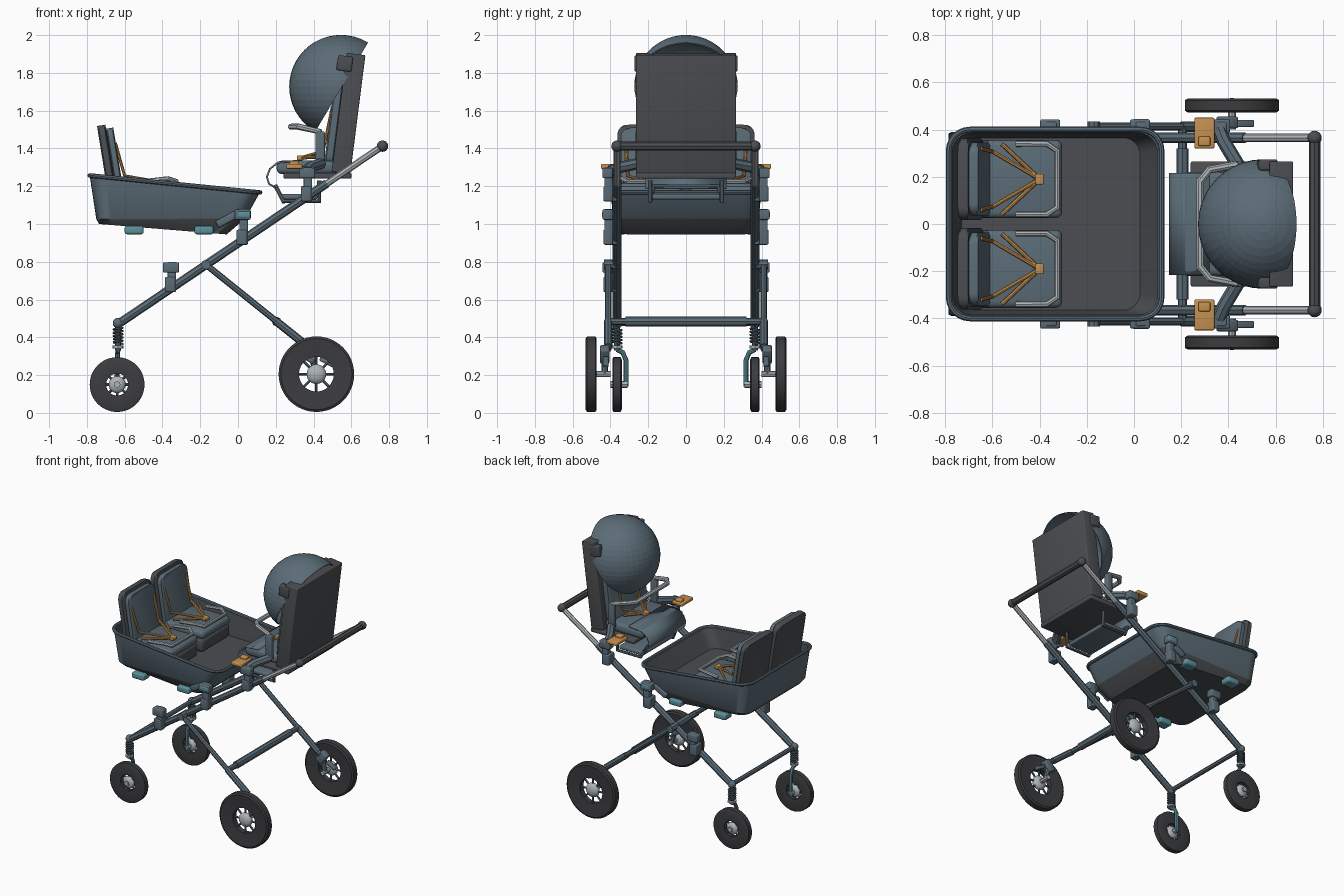
import bpy, bmesh, math
from mathutils import Matrix, Vector

cube = bpy.data.objects.get("Cube")
if cube:
    bpy.data.objects.remove(cube)


def material(name, rgb):
    m = bpy.data.materials.new(name)
    m.use_nodes = True
    m.diffuse_color = (*rgb, 1)
    m.node_tree.nodes["Principled BSDF"].inputs["Base Color"].default_value = (*rgb, 1)
    return m


SLATE = material("slate blue", (.105, .15, .185))
DARK = material("charcoal fabric", (.07, .075, .082))
RUBBER = material("black rubber", (.045, .046, .05))
SILVER = material("silver", (.42, .46, .48))
ORANGE = material("orange", (.56, .28, .08))
TEAL = material("teal", (.11, .28, .33))
SIDES = (("front", -1), ("back", 1))


def finish(name, bm, *mats, smooth=True):
    bmesh.ops.recalc_face_normals(bm, faces=bm.faces)
    me = bpy.data.meshes.new(name)
    bm.to_mesh(me)
    bm.free()
    ob = bpy.data.objects.new(name, me)
    bpy.context.collection.objects.link(ob)
    for m in mats:
        me.materials.append(m)
    if smooth:
        bpy.ops.object.select_all(action='DESELECT')
        ob.select_set(True)
        bpy.context.view_layer.objects.active = ob
        bpy.ops.object.shade_smooth_by_angle(angle=math.radians(35))
    return ob


def box(name, center, size, mat, bevel=0, lean=0):
    bm = bmesh.new()
    bmesh.ops.create_cube(bm, size=1)
    bmesh.ops.scale(bm, vec=size, verts=bm.verts)
    if bevel:
        bmesh.ops.bevel(bm, geom=bm.edges[:], offset=bevel, segments=3, profile=.5, affect='EDGES')
    bm.transform(Matrix.Translation(center) @ Matrix.Rotation(lean, 4, 'Y'))
    return finish(name, bm, mat)


def tube(name, pts, r, mat, closed=False):
    cu = bpy.data.curves.new(name, 'CURVE')
    cu.dimensions = '3D'
    cu.bevel_depth, cu.bevel_resolution, cu.use_fill_caps = r, 2, True
    sp = cu.splines.new('POLY')
    sp.points.add(len(pts) - 1)
    for p, co in zip(sp.points, pts):
        p.co = (*co, 1)
    sp.use_cyclic_u = closed
    tmp = bpy.data.objects.new(name, cu)
    bm = bmesh.new()
    me = tmp.to_mesh()
    bm.from_mesh(me)
    tmp.to_mesh_clear()
    bpy.data.objects.remove(tmp)
    return finish(name, bm, mat)


def lathe(name, profile, center, mat, steps=48):
    """Closed (radius, y) profile turned about the y axis."""
    bm = bmesh.new()
    rings = [[bm.verts.new((r * math.cos(a), y, r * math.sin(a))) for r, y in profile]
             for a in (math.tau * i / steps for i in range(steps))]
    n = len(profile)
    for i in range(steps):
        a, b = rings[i], rings[(i + 1) % steps]
        for j in range(n):
            bm.faces.new((a[j], a[(j + 1) % n], b[(j + 1) % n], b[j]))
    bm.transform(Matrix.Translation(center))
    return finish(name, bm, mat)


def ball(name, center, r, mat, flat=1):
    bm = bmesh.new()
    bmesh.ops.create_uvsphere(bm, u_segments=20, v_segments=12, radius=r)
    bm.transform(Matrix.Translation(center) @ Matrix.Diagonal((1, flat, 1, 1)))
    return finish(name, bm, mat)


def rounded_ring(x0, x1, hy, r, z0, z1, seg=6):
    """Rounded rectangle whose height runs from z0 at x0 to z1 at x1."""
    pts = []
    for k, (cx, cy) in enumerate(((x1 - r, hy - r), (x0 + r, hy - r), (x0 + r, r - hy), (x1 - r, r - hy))):
        for i in range(seg + 1):
            a = math.pi / 2 * (k + i / seg)
            x = cx + r * math.cos(a)
            pts.append((x, cy + r * math.sin(a), z0 + (z1 - z0) * (x - x0) / (x1 - x0)))
    return pts


def slab(name, center, w, h, t, r, mat, lean):
    """Upright plate with rounded corners, facing along x."""
    bm = bmesh.new()
    rings = [[bm.verts.new((x, p[1], p[0])) for p in rounded_ring(-h / 2, h / 2, w / 2 - e, r, 0, 0)]
             for x, e in ((-t / 2, .012), (-t / 3, 0), (t / 3, 0), (t / 2, .012))]
    n = len(rings[0])
    for a, b in zip(rings, rings[1:]):
        for i in range(n):
            bm.faces.new((a[i], a[(i + 1) % n], b[(i + 1) % n], b[i]))
    bm.faces.new(rings[0])
    bm.faces.new(rings[-1])
    bm.transform(Matrix.Translation(center) @ Matrix.Rotation(lean, 4, 'Y'))
    return finish(name, bm, mat)


# Wheels with open spoked centres
def wheel(name, x, y, z, r, hole, w, hub):
    h = w / 2
    lathe(name + "_tire", [(hole, -h * .7), (r - .012, -h), (r, -h * .75), (r, h * .75), (r - .012, h), (hole, h * .7)],
          (x, y, z), RUBBER)
    ball(name + "_hub", (x, y, z), hub, SILVER, .6)
    for i in range(8):
        a = math.tau * i / 8
        d = Vector((math.cos(a), 0, math.sin(a)))
        c = Vector((x, y, z))
        tube(f"{name}_spoke_{i + 1}", [c + d * hub * .7, c + d * (hole + .005)], .007, SLATE)


for side, s in SIDES:
    wheel(f"right_{side}_wheel", -.64, s * .365, .15, .145, .058, .05, .045)
    wheel(f"left_{side}_wheel", .415, s * .502, .205, .2, .092, .058, .052)

    # Front suspension and fork
    y = s * .365
    tube(f"{side}_fork_stem", [(-.635, y, .33), (-.635, y, .48)], .016, SLATE)
    ball(f"{side}_fork_head", (-.635, y, .475), .028, SLATE)
    coil = [(-.635 + .024 * math.cos(i * .7), y + .024 * math.sin(i * .7), .365 + i * .0019) for i in range(46)]
    tube(f"{side}_spring", coil, .006, SLATE)
    tube(f"{side}_spring_collar", [(-.635, y, .342), (-.635, y, .356)], .03, SILVER)
    tube(f"{side}_fork", [(-.635, y, .335), (-.637, s * .335, .32), (-.64, s * .318, .28), (-.64, s * .318, .14)], .013, TEAL)
    tube(f"{side}_fork_axle", [(-.64, s * .31, .15), (-.64, s * .4, .15)], .018, SILVER)

    # Main tube, extending handle and rear leg
    tube(f"{side}_main_tube", [(-.635, y, .47), (.47, y, 1.215)], .023, SLATE)
    tube(f"{side}_handle_tube", [(.45, y, 1.2), (.765, y, 1.412)], .018, SILVER)
    ball(f"{side}_handle_cap", (.765, y, 1.412), .03, DARK)
    tube(f"{side}_leg", [(-.17, s * .412, .785), (.39, s * .412, .335)], .017, SLATE)
    tube(f"{side}_leg_sleeve", [(.2, s * .412, .487), (.37, s * .412, .351)], .022, SLATE)
    tube(f"{side}_leg_pivot", [(-.17, s * .35, .785), (-.17, s * .435, .785)], .026, SLATE)
    box(f"{side}_axle_block", (.395, s * .43, .31), (.06, .05, .09), SLATE, .01, .6)
    tube(f"{side}_axle_arm", [(.385, s * .43, .33), (.415, s * .43, .205)], .018, SLATE)
    tube(f"{side}_axle", [(.415, s * .4, .205), (.415, s * .5, .205)], .016, SILVER)
    box(f"{side}_brake", (.47, s * .425, .27), (.08, .03, .025), SLATE, .006, .5)

    # Mounting clamps along the main tube
    for i, (x, z0, z1) in enumerate(((-.36, .64, .8), (.02, .89, 1.08), (.36, 1.12, 1.3))):
        box(f"{side}_clamp_{i + 1}", (x, s * .4, z0 + .04), (.055, .075, .08), SLATE, .008)
        box(f"{side}_clamp_stem_{i + 1}", (x + .01, s * .41, (z0 + z1) / 2), (.045, .045, z1 - z0), SLATE, .006)
        box(f"{side}_clamp_cup_{i + 1}", (x + .005, s * .415, z1 - .03), (.085, .055, .055), SLATE, .008)
    box(f"{side}_basket_latch", (.03, s * .425, 1.05), (.07, .04, .035), TEAL, .008)
    box(f"{side}_basket_arm", (-.05, s * .385, 1.03), (.14, .03, .04), SLATE, .008, -.5)
    for i, x in enumerate((-.55, -.18)):
        box(f"{side}_basket_foot_{i + 1}", (x, s * .355, .968), (.1, .08, .045), TEAL, .012)

    # Seat release latch and hinge
    box(f"{side}_release_plate", (.298, s * .385, 1.305), (.085, .13, .025), ORANGE, .006)
    box(f"{side}_release_button", (.298, s * .35, 1.322), (.05, .04, .025), ORANGE, .006)
    tube(f"{side}_seat_arm", [(.36, s * .4, 1.28), (.38, s * .35, 1.3), (.44, s * .25, 1.32)], .03, SLATE)
    box(f"{side}_seat_hinge", (.435, s * .25, 1.4), (.05, .035, .18), SLATE, .01)
    box(f"{side}_canopy_hinge", (.565, s * .25, 1.85), (.08, .045, .08), DARK, .008, .126)

# Cross members and push handle
tube("push_handle", [(.765, -.365, 1.412), (.765, .365, 1.412)], .024, DARK)
tube("fork_crossbar", [(-.635, -.365, .475), (-.635, .365, .475)], .016, SLATE)
tube("leg_crossbar", [(.205, -.412, .483), (.205, .412, .483)], .019, SLATE)
tube("leg_crossbar_sleeve", [(.205, -.32, .483), (.205, .32, .483)], .026, SLATE)

# Basket: lofted rounded shell, with fabric inside and underneath
bm = bmesh.new()
levels = [(-.735, -.06, .35, .07, 1.0, .945), (-.75, .04, .385, .08, 1.025, 1.03),
          (-.785, .115, .4, .09, 1.255, 1.165), (-.77, .1, .385, .08, 1.255, 1.165),
          (-.73, .025, .365, .07, 1.045, 1.04)]
rings = [[bm.verts.new(p) for p in rounded_ring(*lv)] for lv in levels]
n = len(rings[0])
for k, (a, b) in enumerate(zip(rings, rings[1:])):
    for i in range(n):
        f = bm.faces.new((a[i], a[(i + 1) % n], b[(i + 1) % n], b[i]))
        f.normal_update()
        f.material_index = int(k == 3 or (k == 0 and abs(f.normal.z) > .5))
for ring in (rings[0], rings[-1]):
    bm.faces.new(ring).material_index = 1
finish("basket", bm, SLATE, DARK)
tube("basket_rim", rounded_ring(-.785, .117, .4, .09, 1.257, 1.167), .012, SLATE, True)


def harness(name, y, z, x_top, z_top, x_bend, x_buckle, w):
    for side, s in SIDES:
        tube(f"{name}_{side}_shoulder_strap",
             [(x_top, y + s * w, z_top), (x_bend, y + s * w * .9, z + .05), (x_buckle, y, z + .015)], .009, ORANGE)
        tube(f"{name}_{side}_waist_strap",
             [((x_bend + x_buckle) / 2 - (x_buckle - x_bend) * .3, y + s * w * 1.15, z + .02), (x_buckle, y, z + .015)], .009, ORANGE)
    box(name + "_buckle", (x_buckle, y, z + .015), (.035, .045, .025), ORANGE, .005)


# Twin seats in the basket
for side, s in SIDES:
    y = s * .19
    name = f"{side}_child_seat"
    slab(name + "_shell", (-.69, y, 1.31), .345, .43, .045, .05, DARK, -.16)
    slab(name + "_back_pad", (-.648, y, 1.31), .31, .4, .04, .05, SLATE, -.16)
    box(name + "_base", (-.5, y, 1.095), (.38, .33, .1), DARK, .025)
    box(name + "_cushion", (-.47, y, 1.172), (.33, .33, .06), SLATE, .025)
    tube(name + "_safety_bar", [(-.5, y - .15, 1.225), (-.37, y - .15, 1.24), (-.325, y - .12, 1.225),
                                (-.325, y + .12, 1.225), (-.37, y + .15, 1.24), (-.5, y + .15, 1.225)], .013, SILVER)
    harness(name, y, 1.205, -.65, 1.43, -.6, -.4, .13)

# Upper seat
box("seat_backboard", (.585, 0, 1.585), (.1, .53, .635), DARK, .006, .126)
slab("seat_back_pad", (.51, 0, 1.55), .43, .48, .05, .05, SLATE, .126)
box("seat_base", (.42, 0, 1.255), (.36, .53, .03), DARK, .008)
box("seat_cushion", (.37, 0, 1.3), (.33, .44, .07), SLATE, .025)
box("footrest_tray", (.32, 0, 1.145), (.2, .38, .03), SLATE, .01)
tube("footrest_frame", [(.43, -.19, 1.23), (.43, -.19, 1.12), (.24, -.19, 1.12), (.2, -.17, 1.2),
                        (.2, .17, 1.2), (.24, .19, 1.12), (.43, .19, 1.12), (.43, .19, 1.23)], .012, SLATE)
harness("upper_seat", 0, 1.335, .5, 1.62, .45, .33, .11)
tube("bumper_bar", [(.44, -.25, 1.44), (.43, -.25, 1.49), (.32, -.23, 1.515), (.28, -.18, 1.515),
                    (.28, .18, 1.515), (.32, .23, 1.515), (.43, .25, 1.49), (.44, .25, 1.44)], .017, SILVER)

# Draped leg panel
bm = bmesh.new()
drape = ((.32, 1.34), (.21, 1.33), (.165, 1.295), (.148, 1.25), (.16, 1.21), (.2, 1.185))
cols = [[bm.verts.new((x, y, z)) for x, z in drape] for y in (-.215, .215)]
for i in range(len(drape) - 1):
    bm.faces.new((cols[0][i], cols[0][i + 1], cols[1][i + 1], cols[1][i]))
panel = finish("leg_panel", bm, SLATE)
panel.modifiers.new("thickness", 'SOLIDIFY').thickness = .01

# Canopy: open half sphere over the seat
bm = bmesh.new()
bmesh.ops.create_uvsphere(bm, u_segments=40, v_segments=24, radius=.274)
bmesh.ops.bisect_plane(bm, geom=bm.verts[:] + bm.edges[:] + bm.faces[:], plane_co=(.005, 0, 0),
                       plane_no=(.86, 0, -.51), clear_outer=True)
bm.transform(Matrix.Translation((.545, 0, 1.727)))
canopy = finish("canopy", bm, SLATE, smooth=False)
canopy.modifiers.new("thickness", 'SOLIDIFY').thickness = .008
